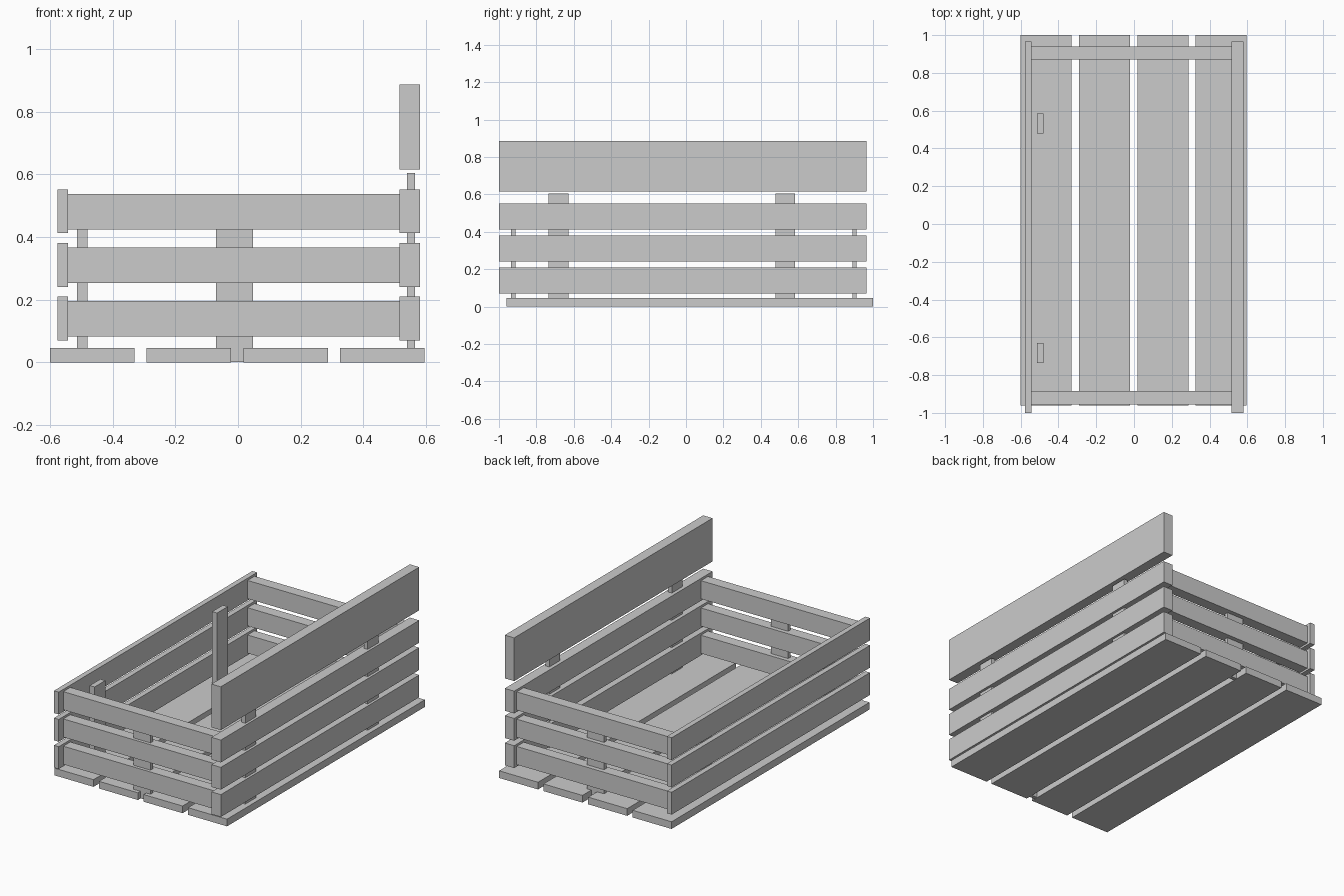
import bpy
import bmesh
from mathutils import Vector

if "Cube" in bpy.data.objects:
    bpy.data.objects.remove(bpy.data.objects["Cube"])


def board(name, x, y, z):
    """Box spanning the (low, high) range on each axis."""
    lo, hi = Vector((x[0], y[0], z[0])), Vector((x[1], y[1], z[1]))
    size = hi - lo
    bm = bmesh.new()
    bmesh.ops.create_cube(bm, size=1)
    bmesh.ops.scale(bm, vec=size, verts=bm.verts)
    mesh = bpy.data.meshes.new(name)
    bm.to_mesh(mesh)
    bm.free()
    obj = bpy.data.objects.new(name, mesh)
    obj.location = (lo + hi) / 2
    bpy.context.collection.objects.link(obj)
    return obj


# Floor: four long planks with narrow gaps
for i, x in enumerate((-0.6, -0.292, 0.018, 0.326)):
    board(f"floor_plank_{i + 1}", (x, x + 0.27), (-0.96, 1.0), (0, 0.045))

# Walls: three rows of slats
SIDE_Y = (-1.0, 0.965)
for i in range(3):
    z = 0.07 + 0.171 * i
    side_z = (z, z + 0.14)
    end_z = (z + 0.012, z + 0.126)
    board(f"left_slat_{i + 1}", (-0.576, -0.543), SIDE_Y, side_z)
    board(f"right_slat_{i + 1}", (0.516, 0.581), SIDE_Y, side_z)
    board(f"front_slat_{i + 1}", (-0.543, 0.516), (-0.955, -0.885), end_z)
    board(f"back_slat_{i + 1}", (-0.543, 0.516), (0.87, 0.94), end_z)

# Tall raised board above the right wall
board("right_top_board", (0.516, 0.581), SIDE_Y, (0.615, 0.886))

# Side posts
for label, y in (("front", -0.735), ("back", 0.478)):
    board(f"left_{label}_post", (-0.514, -0.48), (y, y + 0.106), (0.045, 0.5))
    board(f"right_{label}_post", (0.539, 0.565), (y, y + 0.106), (0.045, 0.605))

# Centre posts running through the end slats
for label, y in (("front", (-0.935, -0.912)), ("back", (0.889, 0.912))):
    board(f"{label}_centre_post", (-0.07, 0.048), y, (0.001, 0.5))
